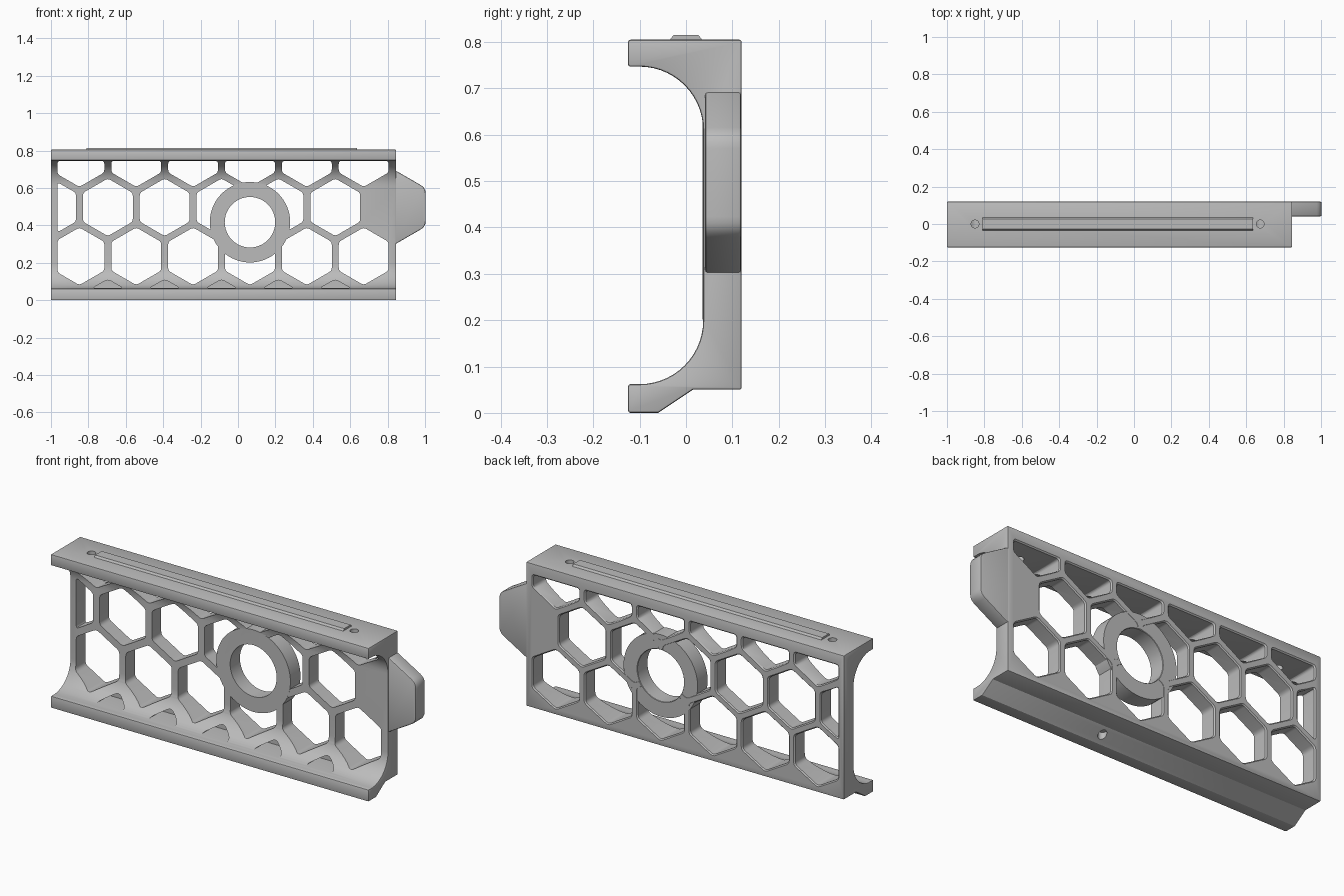
import bpy, bmesh
from math import cos, sin, pi, radians
from mathutils import Vector

default = bpy.data.objects.get("Cube")
if default:
    bpy.data.objects.remove(default)

grey = bpy.data.materials.new("plain_grey")
grey.use_nodes = True
grey.diffuse_color = (0.5, 0.5, 0.5, 1)
grey.node_tree.nodes["Principled BSDF"].inputs["Base Color"].default_value = (0.5, 0.5, 0.5, 1)

LEFT, RIGHT = -1.0, 0.845
FRONT, WALL, BACK = -0.125, 0.037, 0.12
CX, PITCH, CELL = 0.064, 0.304, 0.154
UPPER, LOWER, TOP, BOTTOM = 0.497, 0.235, 0.76, -0.027
RING_Z = 0.417


def make_object(name, bm):
    bmesh.ops.recalc_face_normals(bm, faces=bm.faces[:])
    mesh = bpy.data.meshes.new(name)
    bm.to_mesh(mesh)
    bm.free()
    mesh.materials.append(grey)
    obj = bpy.data.objects.new(name, mesh)
    bpy.context.collection.objects.link(obj)
    return obj


def ngon(x, z, r, sides, turn=0):
    return [Vector((x + r * cos(turn + 2 * pi * i / sides), z + r * sin(turn + 2 * pi * i / sides)))
            for i in range(sides)]


def hexagon(x, z, r):
    return ngon(x, z, r, 6, pi / 6)


def clip(points, axis, limit, side):
    """Keep the part of an outline where the coordinate is on one side of a limit."""
    kept = []
    for a, b in zip(points, points[1:] + points[:1]):
        da, db = side * (a[axis] - limit), side * (b[axis] - limit)
        if da >= 0:
            kept.append(a)
        if da * db < 0:
            kept.append(a.lerp(b, da / (da - db)))
    return kept


def rounded(points, size, steps=4):
    """Replace each corner of an outline by a short curve."""
    result = []
    for i, p in enumerate(points):
        to_prev, to_next = points[i - 1] - p, points[(i + 1) % len(points)] - p
        a = p + to_prev.normalized() * min(size, 0.45 * to_prev.length)
        b = p + to_next.normalized() * min(size, 0.45 * to_next.length)
        for s in range(steps + 1):
            t = s / steps
            result.append(a.lerp(p, t).lerp(p.lerp(b, t), t))
    return result


def prism(bm, points, stations):
    """Join copies of an x-z outline, each at a depth y and grown by a margin."""
    xs, zs = [p.x for p in points], [p.y for p in points]
    mid = Vector(((min(xs) + max(xs)) / 2, (min(zs) + max(zs)) / 2))
    width, height = max(xs) - min(xs), max(zs) - min(zs)
    rings = []
    for y, margin in stations:
        sx, sz = 1 + 2 * margin / width, 1 + 2 * margin / height
        rings.append([bm.verts.new((mid.x + (p.x - mid.x) * sx, y, mid.y + (p.y - mid.y) * sz))
                      for p in points])
    for a, b in zip(rings, rings[1:]):
        for i in range(len(points)):
            bm.faces.new((a[i - 1], a[i], b[i], b[i - 1]))
    bm.faces.new(rings[0])
    bm.faces.new(rings[-1])


def through(flare):
    return [(-0.2, 0), (BACK - flare, 0), (BACK + flare, 2 * flare)]


def apply(obj, mod):
    bpy.context.view_layer.objects.active = obj
    bpy.ops.object.modifier_apply(modifier=mod.name)


def boolean(obj, bm, operation):
    tool = make_object("helper", bm)
    tool.hide_render = True
    mod = obj.modifiers.new("cut", 'BOOLEAN')
    mod.operation, mod.solver, mod.object = operation, 'EXACT', tool
    apply(obj, mod)
    bpy.data.objects.remove(tool)


def bevel(obj, width):
    mod = obj.modifiers.new("edge", 'BEVEL')
    mod.width, mod.segments, mod.limit_method = width, 2, 'ANGLE'
    mod.angle_limit = radians(50)
    apply(obj, mod)


def arc(y, z, r, start, end, steps=14):
    angles = [radians(start + (end - start) * i / steps) for i in range(steps + 1)]
    return [(y + r * cos(a), z + r * sin(a)) for a in angles]


# Channel-shaped body, extruded along x
profile = [(FRONT, 0), (-0.06, 0), (0.015, 0.05), (BACK, 0.05), (BACK, 0.805),
           (FRONT, 0.805), (FRONT, 0.747)]
profile += arc(-0.1, 0.61, 0.137, 90, 0) + arc(-0.1, 0.199, 0.137, 0, -90) + [(FRONT, 0.062)]
body = bmesh.new()
section = body.faces.new([body.verts.new((LEFT, y, z)) for y, z in profile])
extruded = bmesh.ops.extrude_face_region(body, geom=[section])["geom"]
bmesh.ops.translate(body, vec=(RIGHT - LEFT, 0, 0),
                    verts=[g for g in extruded if isinstance(g, bmesh.types.BMVert)])
frame = make_object("honeycomb_frame", body)
bevel(frame, 0.005)

# Honeycomb openings, kept inside the frame border
centres = [(CX + k * PITCH, z) for k in range(-3, 3) for z in (LOWER, TOP)]
centres += [(CX + (k + 0.5) * PITCH, UPPER) for k in range(-4, 2)]
cells = bmesh.new()
for x, z in centres:
    cell = hexagon(x, z, CELL)
    for axis, limit, side in ((0, -0.965, 1), (0, 0.805, -1), (1, 0.745, -1)):
        cell = clip(cell, axis, limit, side)
    prism(cells, rounded(cell, 0.016), through(0.006))

# Shallow pockets along the foot
for k in range(-3, 2):
    pocket = clip(hexagon(CX + (k + 0.5) * PITCH, BOTTOM, 0.139), 1, 0.064, 1)
    prism(cells, rounded(pocket, 0.02), [(-0.2, 0), (WALL, 0)])
boolean(frame, cells, 'DIFFERENCE')

# Round hub set into the honeycomb
hub = bmesh.new()
prism(hub, ngon(CX, RING_Z, 0.215, 64), [(WALL - 0.001, 0), (BACK - 0.001, 0)])
boolean(frame, hub, 'UNION')
bore = bmesh.new()
prism(bore, ngon(CX, RING_Z, 0.135, 48), through(0.003))
boolean(frame, bore, 'DIFFERENCE')

# Screw holes in the top flange and one in the foot
holes = bmesh.new()
for x, y, z, depth in ((-0.85, 0, 0.77, 0.12), (0.675, 0, 0.77, 0.12), (0.17, -0.02, 0.02, 0.06)):
    made = bmesh.ops.create_cone(holes, cap_ends=True, segments=24, radius1=0.021,
                                 radius2=0.021, depth=depth)
    bmesh.ops.translate(holes, verts=made["verts"], vec=(x, y, z))
boolean(frame, holes, 'DIFFERENCE')

# Hexagonal end tab
tab_bm = bmesh.new()
tab_outline = rounded(hexagon(CX + 2.5 * PITCH, UPPER, 0.207), 0.03)
prism(tab_bm, clip(tab_outline, 0, 0.812, 1), [(0.041, 0), (BACK - 0.001, 0)])
tab = make_object("end_tab", tab_bm)
bevel(tab, 0.006)

# Raised strip with chamfered sides on the top flange
strip_bm = bmesh.new()
for v in bmesh.ops.create_cube(strip_bm, size=1)["verts"]:
    high = v.co.z > 0
    v.co = Vector((-0.0875 + v.co.x * 1.445, v.co.y * (0.054 if high else 0.074),
                   0.815 if high else 0.802))
strip = make_object("top_strip", strip_bm)

# Smooth curves with crisp edges
for obj in (frame, tab, strip):
    bpy.ops.object.select_all(action='DESELECT')
    obj.select_set(True)
    bpy.context.view_layer.objects.active = obj
    bpy.ops.object.shade_smooth_by_angle(angle=radians(30))
